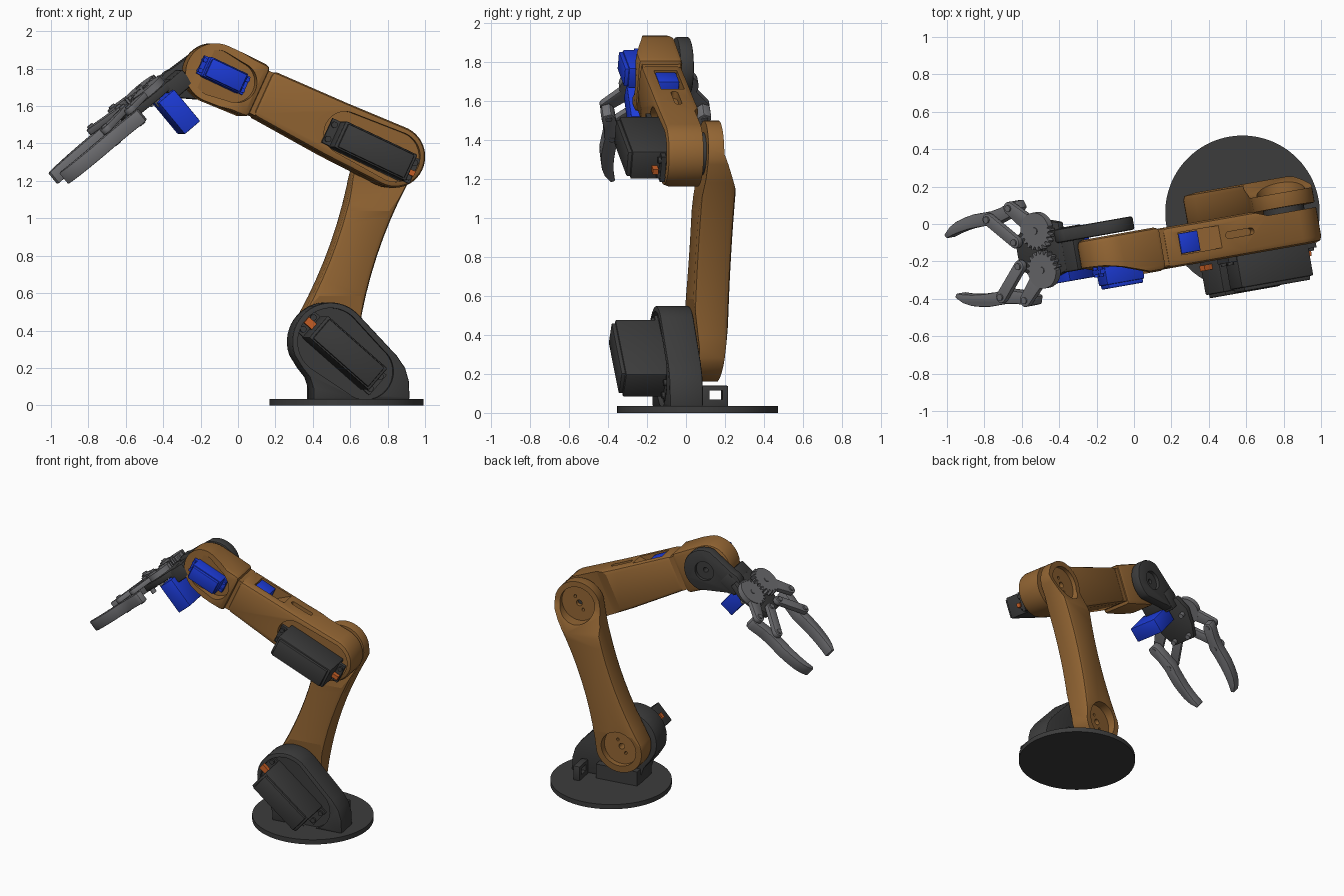
import bpy, bmesh
from math import sin, cos, pi, radians, atan2
from mathutils import Matrix, Vector

if "Cube" in bpy.data.objects:
    bpy.data.objects.remove(bpy.data.objects["Cube"])

def mat(name, c):
    m = bpy.data.materials.new(name)
    m.diffuse_color = (*c, 1)
    m.use_nodes = True
    m.node_tree.nodes["Principled BSDF"].inputs["Base Color"].default_value = m.diffuse_color
    return m

BROWN = mat("brown", (0.29, 0.13, 0.033))
DARK = mat("dark", (0.045, 0.045, 0.045))
GREY = mat("grey", (0.16, 0.16, 0.17))
BLUE = mat("blue", (0.012, 0.045, 0.7))
ORANGE = mat("orange", (0.6, 0.12, 0.02))

# frames: whole arm is turned 10 degrees on its base
def ry(x, z, deg):
    return ROOT @ Matrix.Translation((x, 0, z)) @ Matrix.Rotation(radians(deg), 4, 'Y')

ROOT = Matrix.Translation((0.58, 0.06, 0)) @ Matrix.Rotation(radians(10), 4, 'Z')
ARM = ry(0.226, 1.33, 24.8)          # origin at elbow, wrist at x = -1.063
ARM_TOP = ARM @ Matrix.Rotation(-pi/2, 4, 'X')   # profile in the arm's x-y plane
c, s = cos(radians(40)), sin(radians(40))
GRIP = ROOT @ Matrix(((-c, -s, 0, -1.085), (0, 0, 1, -0.01), (-s, c, 0, 1.67), (0, 0, 0, 1)))

def apply_mod(ob, mod):
    with bpy.context.temp_override(object=ob, active_object=ob, selected_objects=[ob]):
        bpy.ops.object.modifier_apply(modifier=mod.name)

def smooth(ob):
    bpy.ops.object.select_all(action='DESELECT')
    ob.select_set(True)
    bpy.context.view_layer.objects.active = ob
    bpy.ops.object.shade_smooth_by_angle(angle=radians(30))

def prism(name, pts, y0, y1, material, frame=ROOT, bevel=0):
    """Profile in the frame's x-z plane, extruded along its y."""
    bm = bmesh.new()
    lo = [bm.verts.new((a, y0, b)) for a, b in pts]
    hi = [bm.verts.new((a, y1, b)) for a, b in pts]
    bm.faces.new(lo)
    bm.faces.new(hi[::-1])
    n = len(pts)
    for i in range(n):
        j = (i + 1) % n
        bm.faces.new((lo[i], hi[i], hi[j], lo[j]))
    bmesh.ops.recalc_face_normals(bm, faces=bm.faces)
    me = bpy.data.meshes.new(name)
    bm.to_mesh(me)
    bm.free()
    me.materials.append(material)
    ob = bpy.data.objects.new(name, me)
    ob.matrix_world = frame
    bpy.context.collection.objects.link(ob)
    bpy.context.view_layer.update()
    if bevel:
        m = ob.modifiers.new("bevel", 'BEVEL')
        m.width, m.segments, m.limit_method, m.angle_limit = bevel, 2, 'ANGLE', radians(40)
        apply_mod(ob, m)
    smooth(ob)
    return ob

def rect(x0, x1, z0, z1):
    return [(x0, z0), (x1, z0), (x1, z1), (x0, z1)]

def arc(ctr, r, a0, a1, n=20):
    return [(ctr[0] + r * cos(radians(a0 + (a1 - a0) * i / n)),
             ctr[1] + r * sin(radians(a0 + (a1 - a0) * i / n))) for i in range(n + 1)]

def circle(ctr, r, n=40):
    return arc(ctr, r, 0, 360, n)[:-1]

def capsule(c0, r0, c1, r1, waist=0, k=10):
    """Two round ends joined by sides that may narrow in the middle."""
    d = Vector(c1) - Vector(c0)
    a = atan2(d.y, d.x) * 180 / pi
    nrm = Vector((-d.y, d.x)).normalized()
    def side(sg, ts):
        return [tuple(Vector(c0) + d * t + nrm * sg * (r0 + (r1 - r0) * t - 4 * t * (1 - t) * waist)) for t in ts]
    ts = [i / k for i in range(1, k)] if waist else []
    return arc(c0, r0, a + 90, a + 270) + side(-1, ts) + arc(c1, r1, a - 90, a + 90) + side(1, ts[::-1])

def cut(ob, pts, y0, y1, frame=ROOT):
    k = prism("cutter", pts, y0, y1, ob.data.materials[0], frame)
    k.hide_render = True
    m = ob.modifiers.new("cut", 'BOOLEAN')
    m.operation, m.object, m.solver = 'DIFFERENCE', k, 'EXACT'
    apply_mod(ob, m)
    bpy.data.objects.remove(k)
    smooth(ob)

def servo(name, frame, L, W, y0, y1, material):
    """Body box from outer face y0 to y1, with lid, mounting ears and screws."""
    prism(name + "_body", rect(-L/2, L/2, -W/2, W/2), y0 + 0.02, y1, material, frame, 0.008)
    prism(name + "_lid", rect(-L*.46, L*.46, -W*.44, W*.44), y0, y0 + 0.03, material, frame, 0.006)
    prism(name + "_ears", rect(-L*.61, L*.61, -W*.46, W*.46), y1 - 0.07, y1 - 0.045, material, frame)
    for i in (-1, 1):
        for j in (-1, 1):
            prism(name + "_screw", circle((i*L*.56, j*W*.27), W*.11, 12), y1 - 0.085, y1 - 0.03, material, frame)

# base: disc, bracket, cable clip
prism("base_disc", circle((0, 0), 0.413, 96), 0, -0.035, DARK, ROOT @ Matrix.Rotation(-pi/2, 4, 'X'))
SH, EL, WR = (-0.12, 0.34), (0.22, 1.33), (-0.738, 1.775)
bracket = prism("base_bracket", [(-.215, .03), (-.215, .09), (-.235, .15), (-.275, .2)] + arc(SH, .21, 200, 46)
                + [(.24, .265), (.285, .2), (.305, .13), (.31, .03)], -0.2, -0.025, DARK, bevel=0.012)
cut(bracket, capsule(SH, .18, (.07, .18), .15), -0.25, -0.175)
prism("base_foot", rect(-.21, .1, .03, .14), -0.03, 0.03, DARK)
clip = prism("cable_clip", rect(.18, .23, .03, .14), -0.02, 0.12, DARK, bevel=0.008)
cut(clip, rect(.1, .3, .07, .115), 0.02, 0.09)
SERVO0 = ry(-0.06, 0.28, 41)
servo("shoulder_servo", SERVO0, 0.43, 0.155, -0.42, -0.12, DARK)
prism("shoulder_plug", rect(-.27, -.21, -.02, .02), -0.27, -0.24, ORANGE, SERVO0)

# lower arm with thinner ends and round joint recesses
lower = prism("lower_arm", capsule(SH, .18, EL, .17, .055), -0.035, 0.15, BROWN, bevel=0.03)
SIDE = ROOT @ Matrix.Rotation(pi/2, 4, 'Z')      # x runs across the arm
for prof in ([(.07, 1.6), (.07, 1.33), (.165, 1.1), (.4, 1.1), (.4, 1.6)],
             [(.12, .1), (.115, .1), (.16, .55), (.4, .6), (.4, .1)],
             [(-.2, 0), (.01, 0), (.0, .33), (-.04, .62), (-.2, .62)],
             [(-.2, 1.6), (-.005, 1.6), (-.015, 1.2), (-.04, 1.0), (-.2, 1.0)]):
    cut(lower, prof, -1, 1, SIDE)
for ctr, d in ((SH, .085), (EL, .04)):
    cut(lower, circle(ctr, .13), d, 0.3)
    cut(lower, circle(ctr, .022, 20), -0.02, 0.3)
    for k in (-1, 1):
        cut(lower, circle((ctr[0] + k*.03, ctr[1] + k*.045), .011, 12), -0.02, 0.3)
    prism("joint_hub", circle(ctr, .11), -0.05, 0.01, DARK)

# upper arm: elbow shell and wrist cap
upper = prism("upper_arm", arc((0, 0), .167, -90, 90) + [(-.35, .152), (-.795, .14), (-.795, -.125), (-.35, -.155)],
              -0.225, -0.005, BROWN, ARM, 0.03)
cut(upper, [(.3, -.038), (-.18, -.038), (-.3, .01), (.3, .1)], -0.4, 0.4, ARM_TOP)
cut(upper, capsule((0, 0), .135, (-.3, 0), .115), -0.3, -0.185, ARM)
cut(upper, [(-.71, .3), (-.71, .03), (-.59, .03), (-.47, .15), (-.47, .3)], -0.165, -0.045, ARM)
cut(upper, capsule((-.42, -.105), .018, (-.29, -.105), .018), -0.3, -0.11, ARM_TOP)
cap = prism("wrist_cap", arc((-1.063, 0), .16, 90, 270) + [(-.81, -.148), (-.81, .155)],
            -0.23, 0.005, BROWN, ARM, 0.03)
cut(cap, [(-1.4, -.125), (-1.16, -.15), (-1.06, -.175), (-.95, -.21), (-.87, -.235), (-1.4, -.4)], -0.4, 0.4, ARM_TOP)
cut(cap, capsule((-1.063, 0), .125, (-.95, 0), .11), -0.3, -0.16, ARM)
prism("arm_seam", rect(-.83, -.78, -.12, .13), -0.21, -0.01, BROWN, ARM)
EL_SERVO = ry(0.09, 1.36, 25)
servo("elbow_servo", EL_SERVO, 0.43, 0.155, -0.415, -0.18, DARK)
prism("elbow_plug", rect(.21, .26, -.03, .0), -0.29, -0.26, ORANGE, EL_SERVO)
servo("wrist_servo", ry(-0.70, 1.765, 25), 0.225, 0.115, -0.275, -0.12, BLUE)
prism("roll_servo", rect(-.705, -.59, .0, .135), -0.16, -0.05, BLUE, ARM, 0.006)

# wrist bracket reaching to the gripper
wrist = prism("wrist_bracket", capsule(WR, .155, (-.93, 1.72), .08), 0.012, 0.085, DARK, bevel=0.012)
cut(wrist, circle(WR, .07), 0.06, 0.2)
cut(wrist, circle(WR, .018, 16), -0.1, 0.2)
prism("wrist_block", rect(-.21, -.07, -.14, .1), -0.11, -0.01, DARK, GRIP, 0.012)
prism("gripper_plate", [(-.13, -.13), (-.02, -.16), (.1, -.13), (.19, -.09), (.19, .09), (.1, .13), (-.02, .16),
                        (-.13, .13)], -0.05, -0.008, DARK, GRIP, 0.006)
prism("gripper_servo", rect(-.1, .01, -.19, .03), -0.28, -0.06, BLUE, GRIP, 0.006)

# gripper: two meshing gears (toothed on the inner side), levers, links and curved fingers
def gear(ctr, r, teeth, phase, inner):
    pts = []
    for i in range(teeth):
        for f, k in ((-.36, .87), (-.16, 1.06), (.16, 1.06), (.36, .87)):
            a = 2 * pi * (i + f + phase) / teeth
            k = k if sin(a) * inner > -0.1 else 0.98
            pts.append((ctr[0] + r*k*cos(a), ctr[1] + r*k*sin(a)))
    return pts

PATH = [(.13, .262, .022), (.16, .25, .036), (.24, .228, .034), (.32, .212, .038), (.38, .215, .036), (.44, .215, .036),
        (.5, .21, .033), (.56, .2, .03), (.61, .185, .024), (.66, .16, .012)]

def ribbon(path):
    left, right = [], []
    for i, (x, z, r) in enumerate(path):
        p, q = path[max(i - 1, 0)], path[min(i + 1, len(path) - 1)]
        t = Vector((q[0] - p[0], q[1] - p[1])).normalized()
        left.append((x - t.y*r, z + t.x*r))
        right.append((x + t.y*r, z - t.x*r))
    return left + right[::-1]

for tag, sg in (("left", 1), ("right", -1)):
    G, K, P, Q = (0, .107*sg), (.158, .25*sg), (.16, .065*sg), (.32, .21*sg)
    prism(tag + "_gear", gear(G, .1, 20, .25*sg, -sg), 0.0, 0.04, GREY, GRIP)
    prism(tag + "_lever", capsule(G, .05, K, .035), 0.002, 0.036, GREY, GRIP, 0.005)
    prism(tag + "_link", capsule(P, .032, Q, .032), 0.0, 0.035, GREY, GRIP, 0.005)
    prism(tag + "_finger", ribbon([(x, z*sg, r) for x, z, r in PATH]), -0.08, -0.003, GREY, GRIP, 0.006)
    for ctr in (G, K, P, Q):
        prism(tag + "_pin", circle(ctr, .018, 16), -0.085, 0.045, GREY, GRIP)
